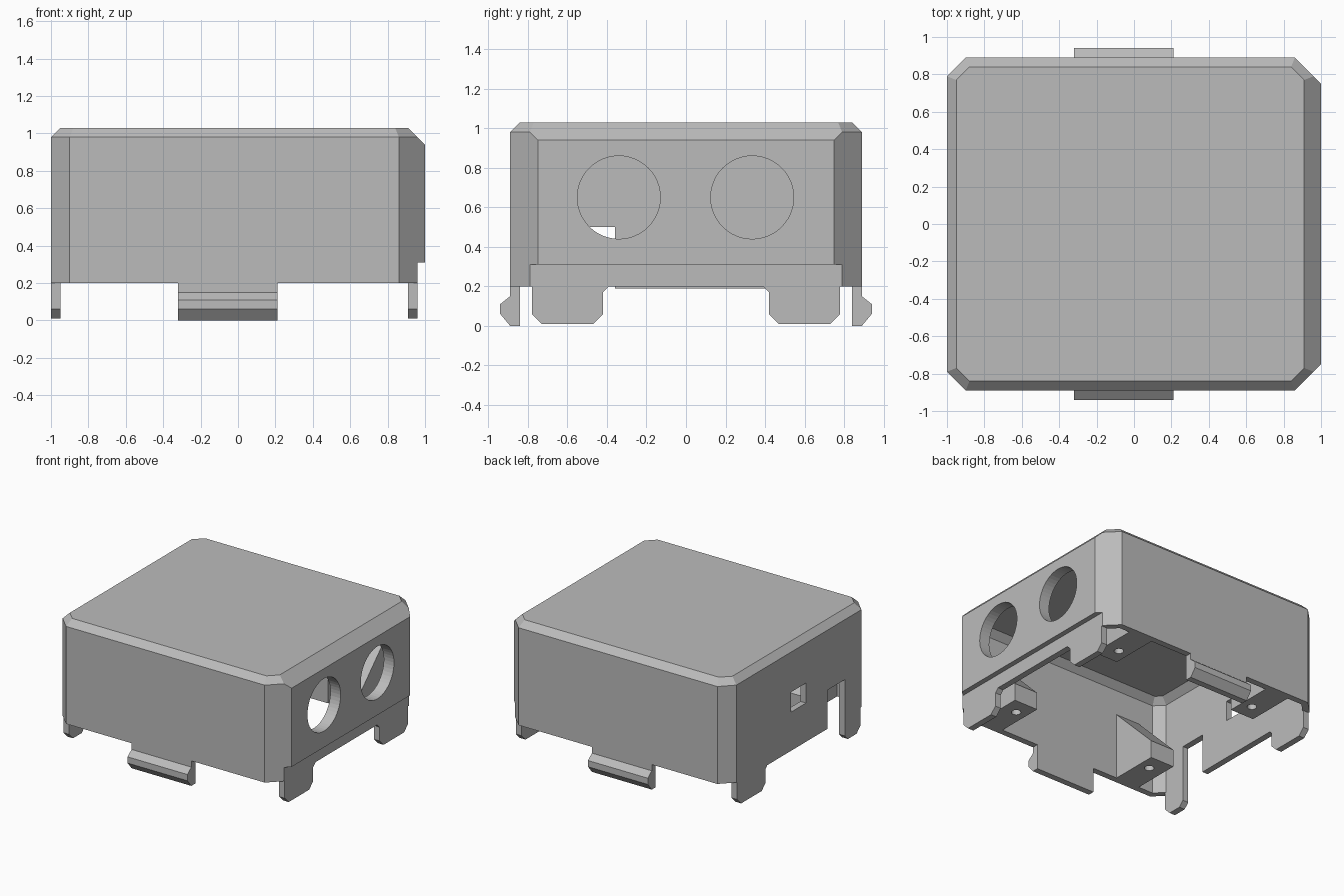
import bpy, bmesh, math
from mathutils import Matrix

cube = bpy.data.objects.get("Cube")
if cube:
    bpy.data.objects.remove(cube, do_unlink=True)

grey = bpy.data.materials.new("plain_grey")
grey.use_nodes = True
colour = (0.5, 0.5, 0.5, 1)
grey.diffuse_color = colour
grey.node_tree.nodes["Principled BSDF"].inputs["Base Color"].default_value = colour


def finish(name, bm):
    bmesh.ops.remove_doubles(bm, verts=bm.verts, dist=0.0005)
    bmesh.ops.recalc_face_normals(bm, faces=bm.faces)
    mesh = bpy.data.meshes.new(name)
    bm.to_mesh(mesh)
    bm.free()
    mesh.materials.append(grey)
    ob = bpy.data.objects.new(name, mesh)
    bpy.context.collection.objects.link(ob)
    return ob


def ring(x0, x1, y, s0, s1, z):
    """Octagon whose corner cuts lie where |x| + |y| equals s0 (left) or s1 (right)."""
    half = [(x1, s1 - x1), (s1 - y, y), (y - s0, y), (x0, s0 + x0)]
    return [(a, b, z) for a, b in half] + [(a, -b, z) for a, b in reversed(half)]


def loft(name, rings):
    bm = bmesh.new()
    loops = [[bm.verts.new(p) for p in r] for r in rings]
    for low, high in zip(loops, loops[1:]):
        for i in range(len(low)):
            j = (i + 1) % len(low)
            bm.faces.new((low[i], low[j], high[j], high[i]))
    bm.faces.new(loops[0])
    bm.faces.new(loops[-1])
    return finish(name, bm)


def plate(name, profile, x0, x1):
    """A y-z outline extruded along x."""
    return loft(name, [[(x, y, z) for y, z in profile] for x in (x0, x1)])


def box(name, x0, x1, y0, y1, z0, z1):
    return plate(name, [(y0, z0), (y1, z0), (y1, z1), (y0, z1)], x0, x1)


def cylinder(name, radius, depth, matrix):
    bm = bmesh.new()
    bmesh.ops.create_cone(bm, cap_ends=True, segments=48, radius1=radius,
                          radius2=radius, depth=depth, matrix=matrix)
    return finish(name, bm)


def cut(ob, cutter):
    mod = ob.modifiers.new("cut", 'BOOLEAN')
    mod.operation = 'DIFFERENCE'
    mod.solver = 'EXACT'
    mod.object = cutter
    bpy.context.view_layer.objects.active = ob
    bpy.ops.object.modifier_apply(modifier=mod.name)
    bpy.data.objects.remove(cutter, do_unlink=True)


# Hollow cover with chamfered corners and a thicker upper wall on one side
narrow = (-1, 0.96, 0.89, 1.79, 1.75)
wide = (-1, 1, 0.89, 1.79, 1.75)
inset = (-0.95, 0.91, 0.84, 1.72, 1.68)
cover = loft("cover", [ring(*narrow, 0.2), ring(*narrow, 0.31), ring(*wide, 0.31),
                       ring(*wide, 0.94), ring(*narrow, 0.98), ring(*inset, 1.03)])
cut(cover, loft("cavity", [ring(*inset, 0.1), ring(*inset, 0.93),
                           ring(-0.9, 0.86, 0.79, 1.65, 1.61, 0.98)]))

# Two round ports, a small window and a tall slot
for y in (-0.34, 0.335):
    turn = Matrix.Translation((0.95, y, 0.65)) @ Matrix.Rotation(math.pi / 2, 4, 'Y')
    cut(cover, cylinder("port", 0.21, 0.4, turn))
cut(cover, box("window", -1.2, -0.8, -0.09, 0.1, 0.5, 0.66))
cut(cover, box("slot", -1.2, -0.8, -0.58, -0.36, 0.1, 0.5))

# Feet with cut corners
foot = [(0.78, 0.2), (0.78, 0.06), (0.73, 0.01), (0.47, 0.01),
        (0.42, 0.06), (0.42, 0.17), (0.39, 0.2)]
mirrored = [(-y, z) for y, z in foot]
plate("right_front_foot", mirrored, 0.91, 0.96)
plate("right_back_foot", foot, 0.91, 0.96)
plate("left_back_foot", foot, -1, -0.95)
plate("left_front_foot", [(-0.78, 0.2), (-0.78, 0.06), (-0.73, 0.01),
                          (-0.62, 0.01), (-0.58, 0.05), (-0.58, 0.2)], -1, -0.95)
box("left_lower_lip", -1, -0.95, -0.36, 0.4, 0.19, 0.2)

# Snap clips front and back, and drilled corner supports
clip = [(0.84, 0.2), (0.84, 0), (0.89, 0), (0.94, 0.06),
        (0.94, 0.11), (0.89, 0.15), (0.89, 0.2)]
support = [(0.84, 0.2), (0.45, 0.2), (0.45, 0.34), (0.84, 0.73)]
for side, s in (("front", -1), ("back", 1)):
    plate(side + "_clip", [(s * y, z) for y, z in clip], -0.32, 0.21)
    for hand, h in (("left", -1), ("right", 1)):
        post = plate(f"{side}_{hand}_support", [(s * y, z) for y, z in support],
                     h * 0.54, h * 0.75)
        cut(post, cylinder("screw_hole", 0.035, 0.2,
                           Matrix.Translation((h * 0.63, s * 0.58, 0.2))))
